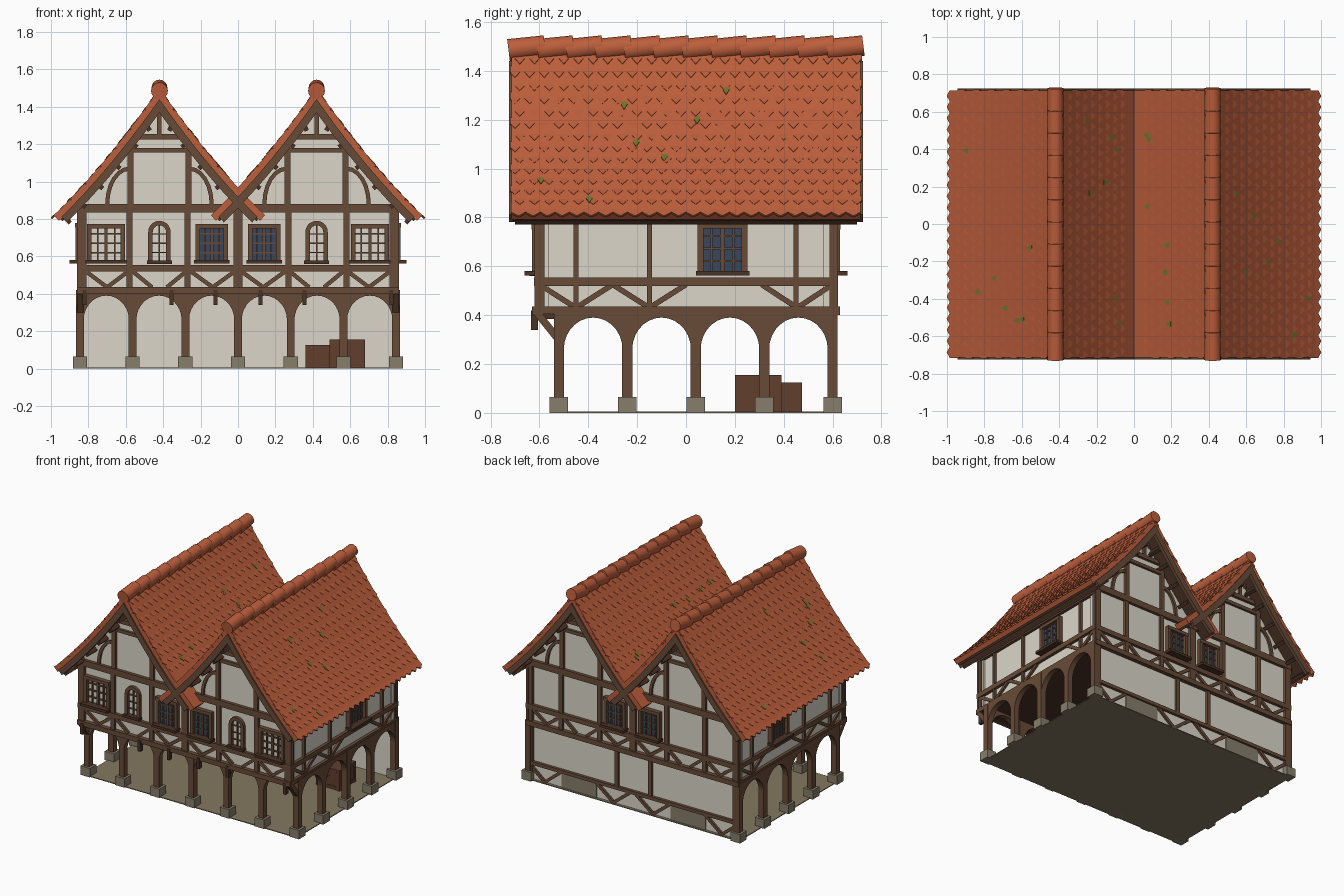
import bpy, bmesh, math, random
from mathutils import Matrix

if "Cube" in bpy.data.objects:
    bpy.data.objects.remove(bpy.data.objects["Cube"])
random.seed(4)

def srgb(r, g, b):
    return tuple(((c + .055) / 1.055) ** 2.4 for c in (r, g, b)) + (1,)

COL = {'plaster': (.86, .84, .79), 'timber': (.41, .295, .22), 'dark_timber': (.29, .20, .15),
       'roof_tile': (.74, .37, .235), 'stone': (.53, .49, .42), 'floor_earth': (.52, .47, .38),
       'glass': (.22, .28, .36), 'crate_wood': (.38, .245, .18), 'moss': (.44, .46, .18)}
MATS = {}
for n, c in COL.items():
    MATS[n] = bpy.data.materials.new(n)
    MATS[n].diffuse_color = srgb(*c)
PARTS = {}

def part(name, mat):
    return PARTS.setdefault(name, (bmesh.new(), mat))[0]

# planes: (u along wall, v height, d outward)
PL = {'front': lambda u, v, d: (u, -d, v), 'back': lambda u, v, d: (u, d, v),
      'right': lambda u, v, d: (d, u, v), 'left': lambda u, v, d: (-d, u, v)}

def strip(name, mat, pl, A, B, d0, d1):
    """Solid between polylines A and B, extruded from d0 to d1."""
    bm, f = part(name, mat), PL[pl]
    V = [[bm.verts.new(f(u, v, d)) for u, v in L] for d in (d0, d1) for L in (A, B)]
    n = len(A)
    for i in range(n - 1):
        for P, Q in ((0, 1), (2, 3), (0, 2), (1, 3)):
            bm.faces.new((V[P][i], V[P][i + 1], V[Q][i + 1], V[Q][i]))
    for i in (0, n - 1):
        bm.faces.new((V[0][i], V[1][i], V[3][i], V[2][i]))

def rect(name, mat, pl, u0, u1, v0, v1, d0, d1):
    strip(name, mat, pl, [(u0, v1), (u1, v1)], [(u0, v0), (u1, v0)], d0, d1)

def box(name, mat, x0, x1, y0, y1, z0, z1):
    rect(name, mat, 'back', x0, x1, z0, z1, y0, y1)

def bar(name, mat, pl, a, b, w, d0, d1):
    dx, dy = b[0] - a[0], b[1] - a[1]
    k = w / 2 / math.hypot(dx, dy)
    nx, ny = -dy * k, dx * k
    strip(name, mat, pl, [(a[0] + nx, a[1] + ny), (b[0] + nx, b[1] + ny)],
          [(a[0] - nx, a[1] - ny), (b[0] - nx, b[1] - ny)], d0, d1)

def vee(name, pl, u0, u1, z0, z1, d):
    m = (u0 + u1) / 2
    bar(name, 'timber', pl, (u0, z1), (m, z0), .022, d, d + .015)
    bar(name, 'timber', pl, (m, z0), (u1, z1), .022, d, d + .015)

def arcade(name, pl, cs, d):
    for a, b in zip(cs, cs[1:]):
        m, r = (a + b) / 2, (b - a) / 2 - .02
        A = [(a, .25)] + [(m - r * math.cos(t * math.pi / 14), .26 + .13 * math.sin(t * math.pi / 14))
                          for t in range(15)] + [(b, .25)]
        strip(name, 'timber', pl, A, [(u, .42) for u, v in A], d - .02, d + .02)

def window(name, pl, c, w, z0, z1, d, glass):
    h = w / 2
    if glass:
        rect(name + '_glass', 'glass', pl, c - h, c + h, z0, z1, d, d + .005)
    for s in (-1, 1):
        rect(name + '_frame', 'timber', pl, c + s * h - .012, c + s * h + .012, z0, z1, d, d + .03)
    rect(name + '_frame', 'timber', pl, c - h - .012, c + h + .012, z1 - .02, z1 + .004, d, d + .032)
    rect(name + '_sill', 'dark_timber', pl, c - h - .02, c + h + .02, z0 - .008, z0 + .01, d, d + .06)
    for i in (1, 2, 3):
        u = c - h + w * i / 4
        t = .008 if i == 2 else .004
        rect(name + '_bars', 'timber', pl, u - t, u + t, z0, z1, d, d + .014)
        v = z0 + (z1 - z0) * i / 4
        rect(name + '_bars', 'timber', pl, c - h, c + h, v - .004, v + .004, d, d + .012)

# ground floor: floor, posts, stone feet, arches
box('floor', 'floor_earth', -.86, .86, -.55, .62, 0, .006)
XS = [-.845 + .2817 * i for i in range(7)]
YS = [-.52 + .28 * i for i in range(5)]
for x, y in [(x, -.52) for x in XS] + [(s * .845, y) for s in (-1, 1) for y in YS[1:]]:
    box('stone_feet', 'stone', x - .038, x + .038, y - .038, y + .038, 0, .065)
    box('arcade_posts', 'timber', x - .021, x + .021, y - .021, y + .021, .06, .42)
arcade('front_arches', 'front', XS, .52)
for pl in ('right', 'left'):
    arcade('side_arches', pl, YS, .845)
    bar('jetty_brackets', 'timber', pl, (-.53, .31), (-.61, .41), .03, .825, .86)
box('upper_floor', 'dark_timber', -.85, .85, -.615, .61, .405, .425)
for x in (-.82, -.355, -.12, .12, .355, .82):
    box('jetty_beams', 'dark_timber', x - .011, x + .011, -.63, -.52, .385, .42)
    box('jetty_beams', 'dark_timber', x - .011, x + .011, -.635, -.605, .34, .42)

# back ground wall
box('back_ground_wall', 'plaster', -.84, .84, .58, .6, .006, .42)
for u in (-.14, .13):
    rect('back_ground_timbers', 'timber', 'back', u - .014, u + .014, .14, .41, .6, .618)
rect('back_ground_timbers', 'timber', 'back', -.86, .86, .115, .14, .6, .62)
for u0, u1 in ((.58, .85), (-.3, -.02), (-.85, -.58), (.02, .3)):
    vee('back_ground_braces', 'back', u0, u1, .01, .12, .6)
for u0, u1 in ((.3, .58), (-.58, -.3)):
    rect('back_plinth', 'stone', 'back', u0, u1, .006, .115, .6, .606)

# roof curve: distance from ridge -> height, with offset along the normal
def roofp(cx, s, d, off=0.):
    k = 1.444 - .85 * d
    x = d + off * k / math.hypot(k, 1) * min(1, d / .15)
    return cx + s * x, 1.5 - 1.444 * x + .425 * x * x + off * math.hypot(1.444 - .85 * x, 1)

# upper walls with gables
for pl in ('front', 'back'):
    for cx in (-.42, .42):
        us = [cx + .44 * i / 12 for i in range(-12, 13)]
        us = [max(-.85, min(.85, u)) for u in us if u * cx >= -1e-6 or abs(u) < .03]
        top = [(u, roofp(0, 1, abs(u - cx))[1] - .075) for u in us]
        strip(pl + '_upper_wall', 'plaster', pl, top, [(u, .42) for u in us], .56, .6)
for pl in ('right', 'left'):
    rect('side_upper_wall', 'plaster', pl, -.6, .6, .42, .86, .8, .84)

# timber framing of front and back
for pl in ('front', 'back'):
    n = pl + '_framing'
    for z0, z1, e in ((.40, .435, .63), (.52, .555, .622), (.835, .88, .622)):
        rect(n, 'timber', pl, -.86, .86, z0, z1, .6, e)
    for u, h in ((-.835, .025), (-.58, .016), (-.27, .016), (0, .025), (.27, .016), (.58, .016), (.835, .025)):
        rect(n, 'timber', pl, u - h, u + h, .425 if pl == 'front' or abs(u) < .8 else .02, .85, .6, .619)
    for u0, u1 in ((-.82, -.58), (-.26, -.01), (.01, .26), (.58, .82)):
        vee(pl + '_braces', pl, u0, u1, .435, .525, .6)
    for cx in (-.42, .42):
        bar(pl + '_braces', 'timber', pl, (cx - .15, .525), (cx - .04, .435), .022, .6, .615)
        bar(pl + '_braces', 'timber', pl, (cx + .15, .525), (cx + .04, .435), .022, .6, .615)
        rect(n, 'timber', pl, cx - .155, cx + .155, 1.155, 1.18, .6, .617)
        rect(n, 'timber', pl, cx - .125, cx + .125, 1.225, 1.255, .6, .62)
        rect(n, 'timber', pl, cx - .012, cx + .012, 1.25, 1.42, .6, .617)
        for s in (-1, 1):
            rect(n, 'timber', pl, cx + s * .155 - .016, cx + s * .155 + .016, .87, 1.2, .6, .618)
            bar(n, 'timber', pl, (cx + s * .01, 1.37), (cx + s * .05, 1.33), .016, .6, .615)
            arc = [[(cx + s * (.16 + r * math.sin(t * math.pi / 12)), .88 + (r + .07) * math.cos(t * math.pi / 12))
                    for t in range(7)] for r in (.13, .108)]
            strip(pl + '_curved_braces', 'timber', pl, arc[0], arc[1], .6, .615)
    for s in (-1, 1):
        window(pl + '_inner_window', pl, s * .14, .15, .57, .77, .6, True)
for s in (-1, 1):
    window('front_outer_window', 'front', s * .705, .18, .57, .77, .6, False)
    # narrow arched windows
    c = s * .42
    P = [[(c - r, .57)] + [(c - r * math.cos(t * math.pi / 10), .73 + r * math.sin(t * math.pi / 10))
         for t in range(11)] + [(c + r, .57)] for r in (.06, .036)]
    strip('arched_window_frame', 'timber', 'front', P[0], P[1], .6, .622)
    rect('arched_window_sill', 'dark_timber', 'front', c - .066, c + .066, .56, .578, .6, .64)
    rect('arched_window_bars', 'timber', 'front', c - .004, c + .004, .57, .765, .6, .61)
    for z in (.62, .67, .72):
        rect('arched_window_bars', 'timber', 'front', c - .036, c + .036, z - .003, z + .003, .6, .61)

# timber framing of the sides
for pl in ('right', 'left'):
    for z0, z1 in ((.405, .435), (.52, .555), (.80, .84)):
        rect('side_framing', 'timber', pl, -.62, .62, z0, z1, .84, .862)
    for u, h in ((-.6, .02), (-.45, .01), (-.15, .01), (.45, .01), (.605, .018)):
        rect('side_framing', 'timber', pl, u - h, u + h, .42, .82, .84, .858)
    for u0, u1 in ((-.6, -.3), (-.3, 0), (.31, .6)):
        vee('side_braces', pl, u0, u1, .43, .525, .84)
    window('side_window', pl, .15, .18, .57, .775, .84, True)

# roof
def tile(name, mat, cx, s, y, w, d0, d1, o0, o1):
    bm = part(name, mat)
    tip = d1 - .016
    pts = [(d0, y - w, o0), (d0, y + w, o0), (tip, y + w, o1), (d1, y, o1), (tip, y - w, o1)]
    L = []
    for e in (0, -.01):
        L.append([])
        for d, yy, o in pts:
            x, z = roofp(cx, s, d, o + e)
            L[-1].append(bm.verts.new((x, yy, z)))
    bm.faces.new(L[0])
    bm.faces.new(L[1])
    for i in range(5):
        j = (i + 1) % 5
        bm.faces.new((L[0][i], L[0][j], L[1][j], L[1][i]))

DS = [.565 * i / 14 for i in range(15)]
for cx in (-.42, .42):
    for s in (-1, 1):
        outer = s * cx > 0
        def layer(o, f=1.):
            return [roofp(cx, s, d * f, o) for d in DS]
        strip('roof_covering', 'roof_tile', 'back', layer(0), layer(-.04), -.715, .715)
        strip('roof_boarding', 'dark_timber', 'back', layer(-.038, .985), layer(-.055, .985), -.71, .71)
        for pl in ('front', 'back'):
            strip('bargeboards', 'timber', pl, layer(-.034, .97), layer(-.075, .97), .7, .725)
        # purlins under the overhang
        for d in (.1, .19, .28, .37, .46, .54)[:6 if outer else 4]:
            bar('purlins', 'dark_timber', 'back', roofp(cx, s, d, -.05), roofp(cx, s, d, -.09), .024, -.7, .7)
        # plain tile tips, scalloped eave and moss
        for r in range(1, 14 if outer else 10):
            for i in range(24):
                tile('roof_tile_tips', 'roof_tile', cx, s, -.69 + .06 * i + (r % 2) * .02 - .01, .02,
                     .04 * r - .03, .04 * r + .012, -.006, .0022)
        if outer:
            for i in range(24):
                tile('eave_tiles', 'roof_tile', cx, s, -.6857 + .0596 * i, .0298, .52, .58, -.004, .002)
        for i in range(7):
            d, y = random.uniform(.1, .5 if outer else .36), random.uniform(-.65, .65)
            tile('moss_patches', 'moss', cx, s, y, .013, d, d + .026, .001, .004)
    # ridge caps
    for i in range(12):
        m = Matrix.Translation((cx, -.652 + .1185 * i, 1.494)) @ Matrix.Rotation(math.radians(-90 + 7), 4, 'X')
        bmesh.ops.create_cone(part('ridge_caps', 'roof_tile'), cap_ends=True, segments=16,
                              radius1=.045, radius2=.042, depth=.15, matrix=m)

# crates under the arcade
for x0, x1, y0, y1, h in ((.49, .68, .2, .39, .155), (.36, .488, .34, .475, .125)):
    box('crates', 'crate_wood', x0 + .006, x1 - .006, y0 + .006, y1 - .006, .006, h - .006)
    for z in (.008, h - .022):
        box('crate_rails', 'crate_wood', x0 + .002, x1 - .002, y0 + .002, y1 - .002, z, z + .022)
    for x in (x0, x1 - .022):
        for y in (y0, y1 - .022):
            box('crate_rails', 'crate_wood', x, x + .022, y, y + .022, .006, h)
    bar('crate_rails', 'crate_wood', 'back', (x0 + .02, .025), (x1 - .02, h - .02), .018, y0 + .001, y1 - .001)
    bar('crate_rails', 'crate_wood', 'right', (y0 + .02, .025), (y1 - .02, h - .02), .018, x0 + .001, x1 - .001)

# turn the parts into objects
for name, (bm, mat) in PARTS.items():
    bmesh.ops.recalc_face_normals(bm, faces=bm.faces)
    me = bpy.data.meshes.new(name)
    bm.to_mesh(me)
    bm.free()
    me.materials.append(MATS[mat])
    ob = bpy.data.objects.new(name, me)
    bpy.context.collection.objects.link(ob)
    if name in ('ridge_caps', 'roof_covering', 'roof_boarding', 'bargeboards', 'front_arches', 'side_arches'):
        bpy.ops.object.select_all(action='DESELECT')
        ob.select_set(True)
        bpy.context.view_layer.objects.active = ob
        bpy.ops.object.shade_smooth_by_angle(angle=math.radians(35))

for m in bpy.data.materials:
    if m.users and not m.is_grease_pencil:
        m.use_nodes = True
        m.node_tree.nodes["Principled BSDF"].inputs["Base Color"].default_value = m.diffuse_color
